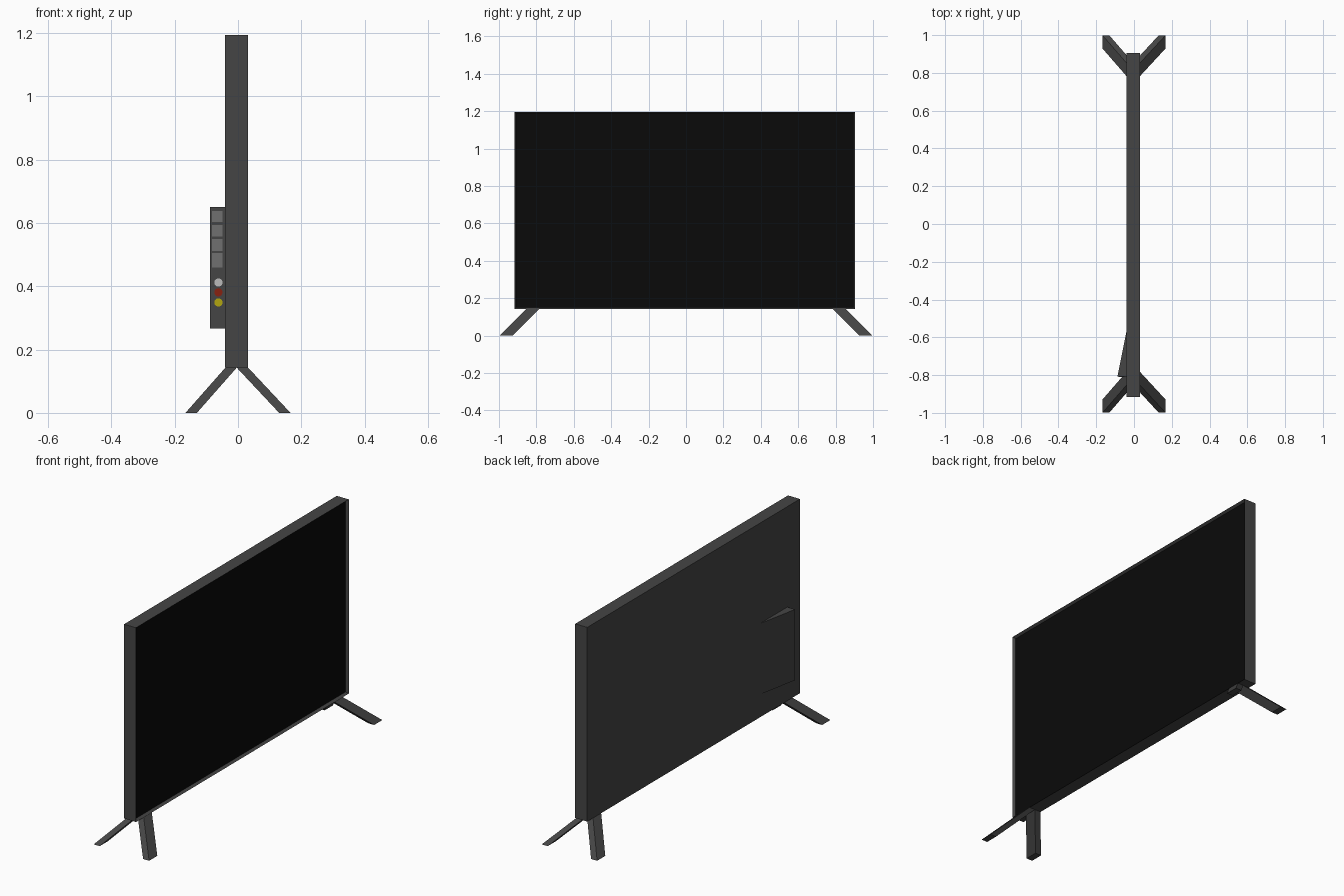
import bpy, bmesh, math
from mathutils import Matrix, Vector

if "Cube" in bpy.data.objects:
    bpy.data.objects.remove(bpy.data.objects["Cube"])


def material(name, r, g, b):
    m = bpy.data.materials.new(name)
    m.diffuse_color = (r, g, b, 1)
    m.use_nodes = True
    m.node_tree.nodes["Principled BSDF"].inputs["Base Color"].default_value = m.diffuse_color
    return m


CASE = material("dark_grey", 0.06, 0.06, 0.06)
BLACK = material("screen_black", 0.003, 0.003, 0.003)
SOCKET = material("socket_grey", 0.16, 0.16, 0.16)
WHITE = material("jack_white", 0.5, 0.5, 0.5)
RED = material("jack_red", 0.25, 0.015, 0.005)
YELLOW = material("jack_yellow", 0.45, 0.38, 0.005)


def finish(name, bm, *mats):
    bmesh.ops.recalc_face_normals(bm, faces=bm.faces[:])
    me = bpy.data.meshes.new(name)
    bm.to_mesh(me)
    bm.free()
    for m in mats:
        me.materials.append(m)
    ob = bpy.data.objects.new(name, me)
    bpy.context.collection.objects.link(ob)
    return ob


def loft(name, a, b, mat):
    """Solid between two matching outlines."""
    bm = bmesh.new()
    va = [bm.verts.new(p) for p in a]
    vb = [bm.verts.new(p) for p in b]
    n = len(va)
    bm.faces.new(va[::-1])
    bm.faces.new(vb)
    for i in range(n):
        j = (i + 1) % n
        bm.faces.new((va[i], va[j], vb[j], vb[i]))
    return finish(name, bm, mat)


def rect(x0, x1, y0, y1, z):
    return [(x0, y0, z), (x1, y0, z), (x1, y1, z), (x0, y1, z)]


def box_bmesh(lo, hi):
    lo, hi = Vector(lo), Vector(hi)
    bm = bmesh.new()
    bmesh.ops.create_cube(bm, size=1, matrix=Matrix.Translation((lo + hi) / 2)
                          @ Matrix.Diagonal((*(hi - lo), 1)))
    return bm


# Cabinet with a recessed screen on the +x face
bm = box_bmesh((-0.041, -0.917, 0.143), (0.031, 0.904, 1.195))
screen = max(bm.faces, key=lambda f: f.calc_center_median().x)
bmesh.ops.inset_region(bm, faces=[screen], thickness=0.012)
bmesh.ops.translate(bm, verts=screen.verts[:], vec=(-0.014, 0, 0))
screen.material_index = 1
finish("cabinet_and_screen", bm, CASE, BLACK)

# Four splayed legs
for sx, xname in ((1, "front"), (-1, "back")):
    for sy, yname in ((1, "right"), (-1, "left")):
        foot = rect(0.13 * sx, 0.166 * sx, 0.928 * sy, 0.998 * sy, 0)
        top = rect(-0.005 * sx, 0.031 * sx, 0.782 * sy, 0.852 * sy, 0.144)
        if sx < 0:
            top = [(x - 0.008, y, z) for x, y, z in top]
        loft(f"{xname}_{yname}_leg", foot, top, CASE)

# Wedge-shaped connector housing on the back
wedge = [(-0.04, -0.808), (-0.04, -0.57), (-0.088, -0.808)]
loft("connector_housing", [(x, y, 0.267) for x, y in wedge],
     [(x, y, 0.651) for x, y in wedge], CASE)

# Square sockets
for i, (z0, z1) in enumerate(((0.603, 0.638), (0.557, 0.594), (0.511, 0.549), (0.46, 0.505))):
    finish(f"socket_{i + 1}", box_bmesh((-0.082, -0.81, z0), (-0.049, -0.80, z1)), SOCKET)

# Round jacks
for name, z, mat in (("white", 0.412, WHITE), ("red", 0.381, RED), ("yellow", 0.349, YELLOW)):
    bm = bmesh.new()
    bmesh.ops.create_cone(bm, cap_ends=True, segments=24, radius1=0.013, radius2=0.013,
                          depth=0.01, matrix=Matrix.Translation((-0.062, -0.805, z))
                          @ Matrix.Rotation(math.pi / 2, 4, 'X'))
    finish(f"{name}_jack", bm, mat)
